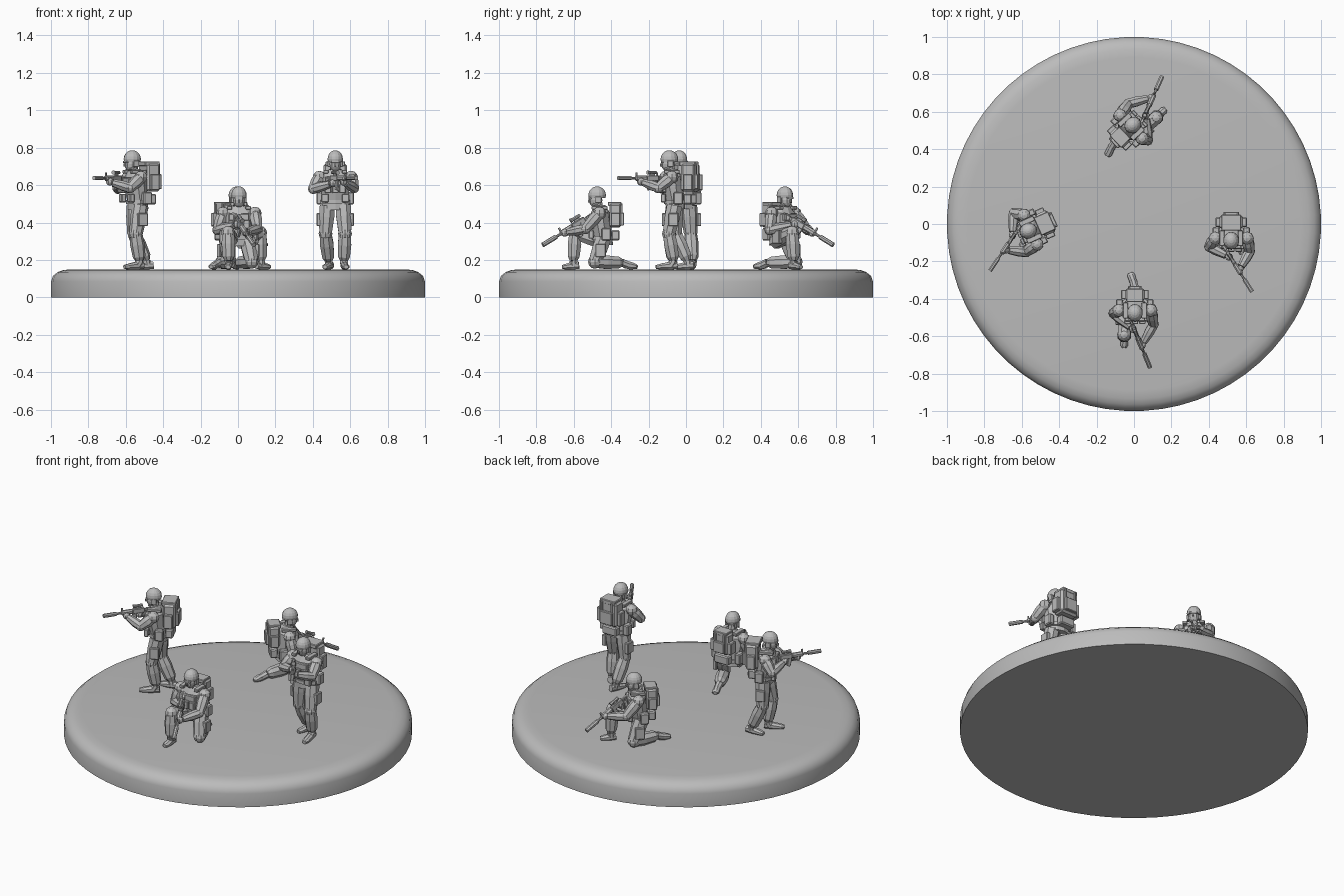
import bpy, bmesh, math
from mathutils import Vector, Matrix

if "Cube" in bpy.data.objects:
    bpy.data.objects.remove(bpy.data.objects["Cube"])

grey = bpy.data.materials.new("matte_grey")
grey.use_nodes = True
grey.diffuse_color = (0.5, 0.5, 0.5, 1)
grey.node_tree.nodes["Principled BSDF"].inputs["Base Color"].default_value = (0.5, 0.5, 0.5, 1)

GROUND = 0.15


def tube(bm, points, radii, sides=8):
    """Loft of elliptical rings along a path, capped at both ends."""
    pts = [Vector(p) for p in points]
    rings = []
    for i, p in enumerate(pts):
        t = (pts[min(i + 1, len(pts) - 1)] - pts[max(i - 1, 0)]).normalized()
        ref = Vector((1, 0, 0)) if abs(t.x) < 0.9 else Vector((0, 1, 0))
        u = (ref - t * ref.dot(t)).normalized()
        v = t.cross(u)
        r = radii[i] if isinstance(radii[i], tuple) else (radii[i], radii[i])
        rings.append([bm.verts.new(p + u * r[0] * math.cos(a) + v * r[1] * math.sin(a))
                      for a in ((k + 0.5) * math.tau / sides for k in range(sides))])
    for a, b in zip(rings, rings[1:]):
        for k in range(sides):
            n = (k + 1) % sides
            bm.faces.new((a[k], a[n], b[n], b[k]))
    bm.faces.new(rings[0][::-1])
    bm.faces.new(rings[-1])


def box(bm, centre, size, turn=0, tilt=0, chamfer=0.15):
    """Chamfered box, tilted about x and then turned about z."""
    m = (Matrix.Translation(centre) @ Matrix.Rotation(turn, 4, 'Z')
         @ Matrix.Rotation(tilt, 4, 'X') @ Matrix.Diagonal((*size, 1)))
    part = bmesh.new()
    bmesh.ops.create_cube(part, size=1, matrix=m)
    bmesh.ops.bevel(part, geom=part.edges[:], offset=min(size) * chamfer,
                    segments=1, affect='EDGES')
    temp = bpy.data.meshes.new("temp")
    part.to_mesh(temp)
    bm.from_mesh(temp)
    part.free()
    bpy.data.meshes.remove(temp)


def ball(bm, centre, size, u=12, v=8):
    m = Matrix.Translation(centre) @ Matrix.Diagonal((*size, 1))
    return bmesh.ops.create_uvsphere(bm, u_segments=u, v_segments=v, radius=1, matrix=m)["verts"]


def finish(name, bm):
    bmesh.ops.recalc_face_normals(bm, faces=bm.faces[:])
    mesh = bpy.data.meshes.new(name)
    bm.to_mesh(mesh)
    bm.free()
    mesh.materials.append(grey)
    return name, mesh


def head(dz):
    bm = bmesh.new()
    tube(bm, [(0, .015, .655 + dz), (0, .005, .71 + dz)], [.024, .024])
    ball(bm, (0, -.006, .713 + dz), (.032, .036, .04), 10, 8)
    box(bm, (0, -.042, .708 + dz), (.01, .012, .016))
    box(bm, (0, -.036, .724 + dz), (.046, .014, .012))
    face = finish("head", bm)
    bm = bmesh.new()
    dome = ball(bm, (0, .002, .739 + dz), (.042, .047, .047), 14, 10)
    bmesh.ops.delete(bm, geom=[v for v in dome if v.co.z < .722 + dz], context='VERTS')
    edges = [e for e in bm.edges if e.is_boundary]
    bmesh.ops.holes_fill(bm, edges=edges)
    for s in (-1, 1):
        box(bm, (s * .034, .008, .715 + dz), (.014, .032, .034))
        box(bm, (s * .026, -.012, .69 + dz), (.005, .03, .008), tilt=.5)
    return [face, finish("helmet", bm)]


def torso(dz):
    bm = bmesh.new()
    tube(bm, [(0, .035, .47 + dz), (0, .032, .52 + dz), (0, .02, .59 + dz),
              (0, .018, .645 + dz), (0, .015, .685 + dz)],
         [(.073, .052), (.072, .05), (.082, .056), (.086, .05), (.034, .03)], 10)
    body = finish("torso", bm)
    # Vest, chest pouches, shoulder straps and belt kit
    bm = bmesh.new()
    tube(bm, [(0, .034, .5 + dz), (0, .034, .52 + dz)], [(.082, .06), (.082, .06)], 10)
    box(bm, (0, -.028, .6 + dz), (.11, .03, .08))
    for x in (-.04, 0, .04):
        box(bm, (x, -.046, .582 + dz), (.034, .024, .05))
    for s in (-1, 1):
        box(bm, (s * .05, .015, .672 + dz), (.028, .085, .018))
        box(bm, (s * .082, .05, .53 + dz), (.036, .05, .066))
        box(bm, (s * .055, -.03, .53 + dz), (.04, .026, .045))
    box(bm, (0, .1, .525 + dz), (.1, .045, .055))
    return [body, finish("vest_and_belt", bm)]


def backpack(dz, k):
    bm = bmesh.new()
    z = .64 + dz
    box(bm, (0, .08 + .022 * k, z), (.125 * k, .075 * k, .15 * k))
    box(bm, (0, .08 + .018 * k, z + .074 * k), (.105 * k, .085 * k, .026 * k))
    box(bm, (0, .08 + .064 * k, z - .022 * k), (.085 * k, .024, .08 * k))
    for s in (-1, 1):
        box(bm, (s * .07 * k, .1, z - .025 * k), (.028, .05, .085 * k))
        box(bm, (s * .034 * k, .08 + .062 * k, z + .04 * k), (.012, .01, .07 * k))
    return finish("backpack", bm)


def arms(left, right):
    """Each arm is a shoulder, elbow and hand position."""
    bm = bmesh.new()
    for a in (left, right):
        s, e, h = (Vector(p) for p in a)
        tube(bm, [s, s.lerp(e, .45), e], [.03, .034, .027])
        tube(bm, [e, e.lerp(h, .35), e.lerp(h, .85)], [.027, .028, .02])
        ball(bm, s, (.036, .036, .034), 8, 6)
        ball(bm, e, (.028, .028, .028), 8, 6)
        ball(bm, h, (.021, .021, .021), 8, 6)
    return finish("arms", bm)


def leg(name, hip, knee, ankle, heel, toe, pouch=0):
    bm = bmesh.new()
    hip, knee, ankle = Vector(hip), Vector(knee), Vector(ankle)
    tube(bm, [hip, hip.lerp(knee, .4), knee], [.044, .044, .036])
    ball(bm, knee, (.037, .037, .037), 8, 6)
    tube(bm, [knee, knee.lerp(ankle, .4), knee.lerp(ankle, .85), ankle],
         [.034, .039, .034, .021])
    mid = hip.lerp(knee, .5)
    if pouch:
        box(bm, mid + Vector((pouch * .04, .008, 0)), (.026, .055, .07))
    trouser = finish(name, bm)
    bm = bmesh.new()
    heel, toe = Vector(heel), Vector(toe)
    tube(bm, [ankle, heel.lerp(toe, .3)], [.023, .021])
    tube(bm, [heel, heel.lerp(toe, .45), heel.lerp(toe, .85), toe],
         [(.018, .021), (.021, .022), (.022, .015), (.013, .011)])
    return [trouser, finish(name.replace("leg", "boot"), bm)]


def rifle(stock, tip):
    """Modelled along -y from the butt, then aimed at the tip."""
    bm = bmesh.new()
    box(bm, (0, -.025, -.008), (.014, .055, .034))
    box(bm, (0, -.055, 0), (.01, .05, .014))
    box(bm, (0, -.1, 0), (.02, .075, .03))
    box(bm, (0, -.082, -.027), (.013, .016, .036), tilt=-.35)
    box(bm, (0, -.122, -.036), (.013, .022, .055), tilt=.2)
    box(bm, (0, -.17, 0), (.026, .075, .028), chamfer=.3)
    tube(bm, [(0, -.2, 0), (0, -.25, 0)], [.007, .007])
    tube(bm, [(0, -.235, 0), (0, -.315, 0)], [.012, .012])
    tube(bm, [(0, -.075, .03), (0, -.11, .03), (0, -.13, .03)], [.009, .008, .012])
    box(bm, (0, -.1, .018), (.009, .03, .014))
    box(bm, (0, -.2, .02), (.006, .01, .022))
    d = Vector(tip) - Vector(stock)
    turn = math.atan2(d.x, -d.y)
    pitch = math.atan2(d.z, math.hypot(d.x, d.y))
    bm.transform(Matrix.Translation(stock) @ Matrix.Rotation(turn, 4, 'Z')
                 @ Matrix.Rotation(-pitch, 4, 'X') @ Matrix.Scale(d.length / .315, 4))
    return finish("rifle", bm)


def place(label, parts, x, y, degrees):
    m = Matrix.Translation((x, y, 0)) @ Matrix.Rotation(math.radians(degrees), 4, 'Z')
    for name, mesh in parts:
        ob = bpy.data.objects.new(label + "_" + name, mesh)
        ob.matrix_world = m
        bpy.context.collection.objects.link(ob)


# Standing figure with the rifle shouldered
standing = head(0) + torso(0) + [
    backpack(0, 1),
    arms([(.085, .015, .642), (.1, -.055, .585), (.045, -.15, .618)],
         [(-.085, .015, .642), (-.118, -.03, .58), (-.012, -.085, .61)]),
    rifle((-.055, -.005, .637), (.112, -.272, .637))]
standing += leg("left_leg", (.042, .03, .49), (.052, 0, .34), (.046, .025, .195),
                (.044, .045, .172), (.058, -.07, .162), 1)
standing += leg("right_leg", (-.042, .035, .49), (-.052, .035, .34), (-.035, .1, .195),
                (-.022, .135, .172), (-.055, .03, .162), -1)

# Kneeling figure with the rifle lowered
DROP = -.193
kneeling = head(DROP) + torso(DROP) + [
    backpack(DROP - .01, .85),
    arms([(.085, .015, .45), (.1, -.06, .365), (.038, -.17, .345)],
         [(-.085, .015, .45), (-.115, .0, .36), (-.01, -.085, .39)]),
    rifle((-.035, -.01, .45), (.08, -.289, .28))]
kneeling += leg("right_leg", (-.045, .03, .3), (-.058, -.115, .345), (-.055, -.125, .195),
                (-.053, -.095, .172), (-.058, -.185, .162), -1)
kneeling += leg("left_leg", (.045, .035, .31), (.068, -.01, .19), (.0, .135, .185),
                (-.002, .15, .175), (-.025, .215, .163), 1)

place("front_kneeling", kneeling, .005, -.477, 0)
place("back_kneeling", kneeling, -.005, .53, 133.6)
place("left_standing", standing, .52, -.091, 0)
place("right_standing", standing, -.567, -.037, -66)

# Round display base with a rolled top edge
bm = bmesh.new()
tube(bm, [(0, 0, z) for z in (0, .085, .115, .135, .146, GROUND)],
     [1, 1, .99, .965, .935, .89], 64)
name, mesh = finish("display_base", bm)
base = bpy.data.objects.new(name, mesh)
bpy.context.collection.objects.link(base)
bpy.context.view_layer.objects.active = base
base.select_set(True)
bpy.ops.object.shade_smooth_by_angle(angle=math.radians(35))
